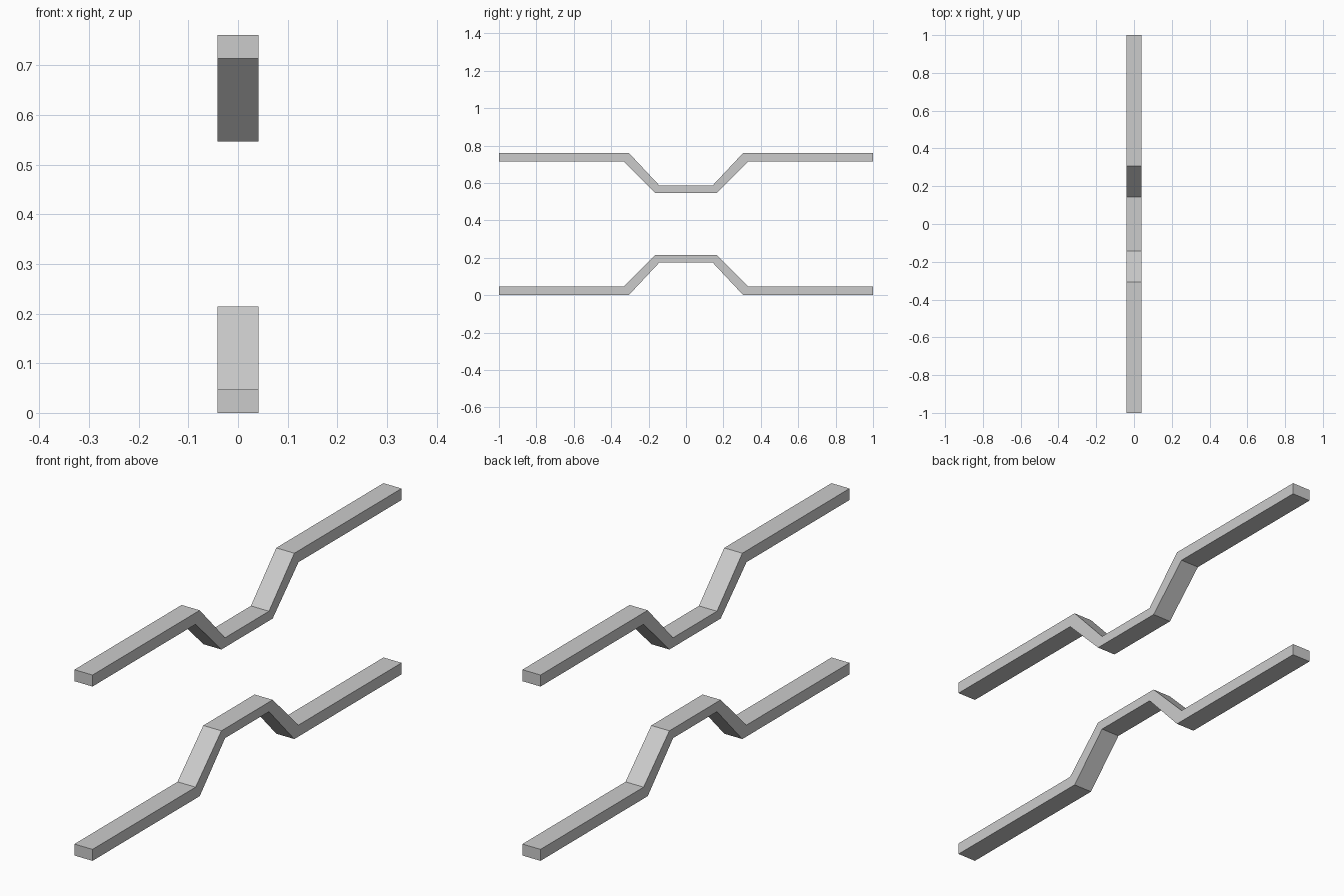
import bpy, bmesh

if "Cube" in bpy.data.objects:
    bpy.data.objects.remove(bpy.data.objects["Cube"])

HALF_WIDTH = 0.041
HEIGHT = 0.761

# Half of the cranked bar's side outline (y, z): upper edge, then lower edge
upper = [(1.0, 0.047), (0.333, 0.047), (0.166, 0.214)]
lower = [(0.142, 0.175), (0.306, 0.0), (1.0, 0.0)]


def cranked_bar(name, to_world):
    outline = upper + [(-y, z) for y, z in reversed(upper)]
    outline += [(-y, z) for y, z in reversed(lower)] + lower
    # Strip of quads between the upper and lower edges, closed at the ends
    n = len(outline)
    bm = bmesh.new()
    sides = [[bm.verts.new((x, y, to_world(z))) for y, z in outline]
             for x in (-HALF_WIDTH, HALF_WIDTH)]
    left, right = sides
    for i in range(n):
        j = (i + 1) % n
        bm.faces.new((left[i], left[j], right[j], right[i]))
    for side in sides:
        for i in range(n // 2 - 1):
            bm.faces.new((side[i], side[i + 1], side[n - 2 - i], side[n - 1 - i]))
    bmesh.ops.recalc_face_normals(bm, faces=bm.faces)
    mesh = bpy.data.meshes.new(name)
    bm.to_mesh(mesh)
    bm.free()
    obj = bpy.data.objects.new(name, mesh)
    bpy.context.collection.objects.link(obj)
    return obj


# Lower bar bends up in the middle; upper bar is its mirror image
cranked_bar("lower_bar", lambda z: z)
cranked_bar("upper_bar", lambda z: HEIGHT - z)
